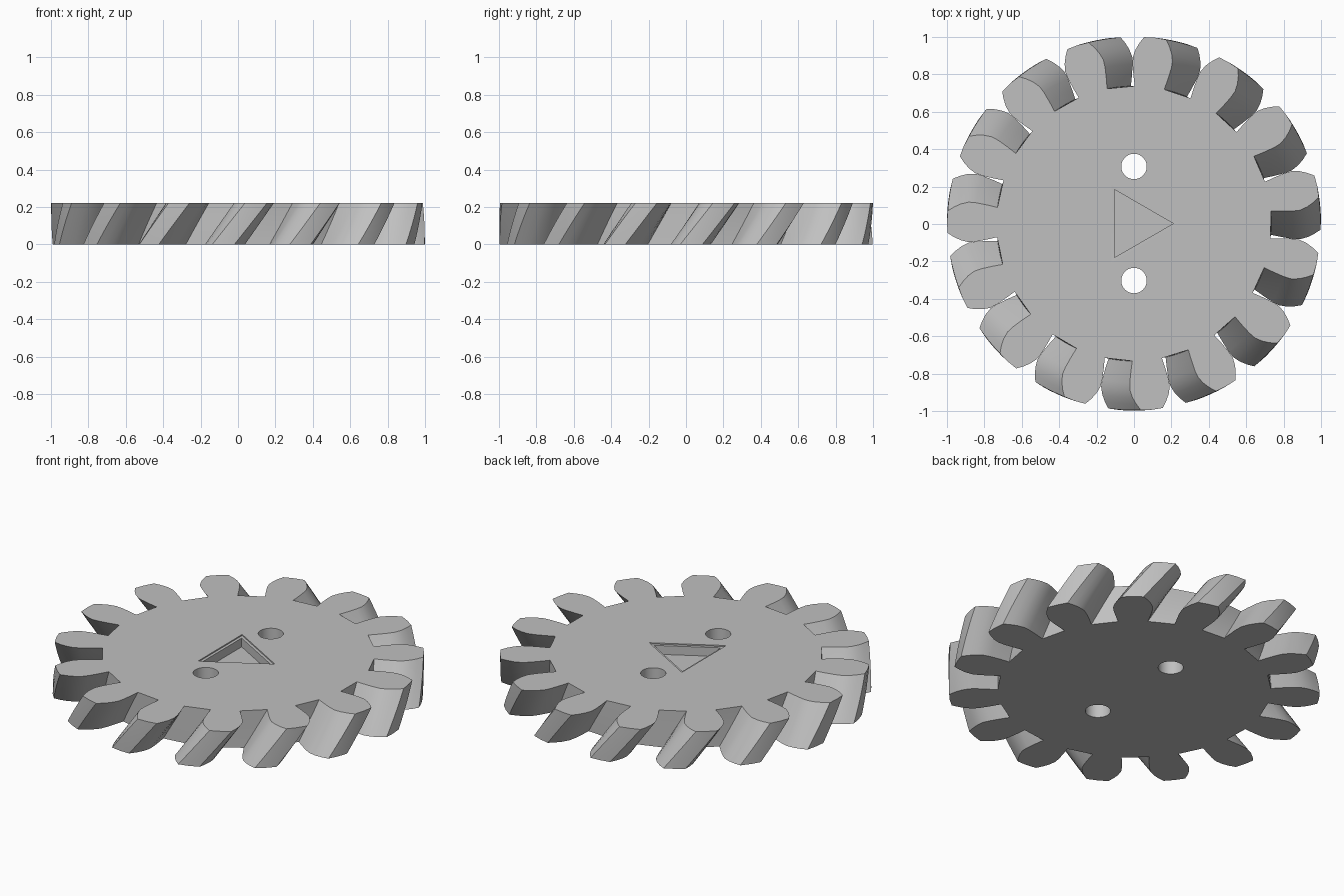
import bpy, bmesh, math
from math import cos, sin, radians

if "Cube" in bpy.data.objects:
    bpy.data.objects.remove(bpy.data.objects["Cube"])

HEIGHT, TEETH, TWIST, LAYERS = 0.22, 15, 10.0, 8
OFFSET = -0.5          # phase of the teeth in degrees
CY = 0.0025            # gear centre in y

# Half a tooth: (radius, half angle in degrees)
FLANK = [(0.735, 6.2), (0.79, 6.7), (0.85, 7.0), (0.89, 6.9),
         (0.93, 6.0), (0.965, 4.8), (0.998, 3.4)]

steel = bpy.data.materials.new("mid_grey")
steel.diffuse_color = (0.53, 0.53, 0.53, 1)
steel.use_nodes = True
steel.node_tree.nodes["Principled BSDF"].inputs["Base Color"].default_value = steel.diffuse_color


def loft(name, rings):
    """Closed solid from a stack of rings with equal point counts."""
    bm = bmesh.new()
    loops = [[bm.verts.new(p) for p in ring] for ring in rings]
    n = len(loops[0])
    for a, b in zip(loops, loops[1:]):
        for i in range(n):
            j = (i + 1) % n
            bm.faces.new((a[i], a[j], b[j], b[i]))
    bm.faces.new(loops[0][::-1])
    bm.faces.new(loops[-1])
    bmesh.ops.recalc_face_normals(bm, faces=bm.faces)
    mesh = bpy.data.meshes.new(name)
    bm.to_mesh(mesh)
    bm.free()
    mesh.materials.append(steel)
    obj = bpy.data.objects.new(name, mesh)
    bpy.context.collection.objects.link(obj)
    return obj


def gear_ring(z):
    turn = TWIST * (z / HEIGHT - 1)
    tooth = [(r, -a) for r, a in FLANK] + [(1.0, 0)] + [(r, a) for r, a in FLANK[::-1]]
    pts = []
    for k in range(TEETH):
        for r, a in tooth:
            t = radians(12 + OFFSET + k * 360 / TEETH + a + turn)
            pts.append((r * cos(t), r * sin(t) + CY, z))
    return pts


def polygon(r, sides, z, cy=0.0):
    return [(r * cos(2 * math.pi * i / sides),
             r * sin(2 * math.pi * i / sides) + CY + cy, z) for i in range(sides)]


# Helical gear body
gear = loft("helical_gear", [gear_ring(HEIGHT * i / LAYERS) for i in range(LAYERS + 1)])

# Two through holes and a stepped triangular pocket
cutters = [loft("hole_cutter", [polygon(0.068, 40, z, y) for z in (-0.1, 0.4)])
           for y in (0.305, -0.305)]
cutters.append(loft("pocket_cutter", [
    polygon(0.21, 3, HEIGHT - 0.06), polygon(0.21, 3, HEIGHT - 0.008),
    polygon(0.24, 3, HEIGHT - 0.007), polygon(0.24, 3, HEIGHT + 0.1)]))

bpy.context.view_layer.objects.active = gear
for cutter in cutters:
    cutter.hide_render = True
    mod = gear.modifiers.new("cut", 'BOOLEAN')
    mod.operation = 'DIFFERENCE'
    mod.solver = 'EXACT'
    mod.object = cutter
    bpy.ops.object.modifier_apply(modifier=mod.name)
for cutter in cutters:
    bpy.data.objects.remove(cutter, do_unlink=True)

# Smooth flanks, sharp rims
bpy.ops.object.select_all(action='DESELECT')
gear.select_set(True)
bpy.ops.object.shade_smooth_by_angle(angle=radians(30))
